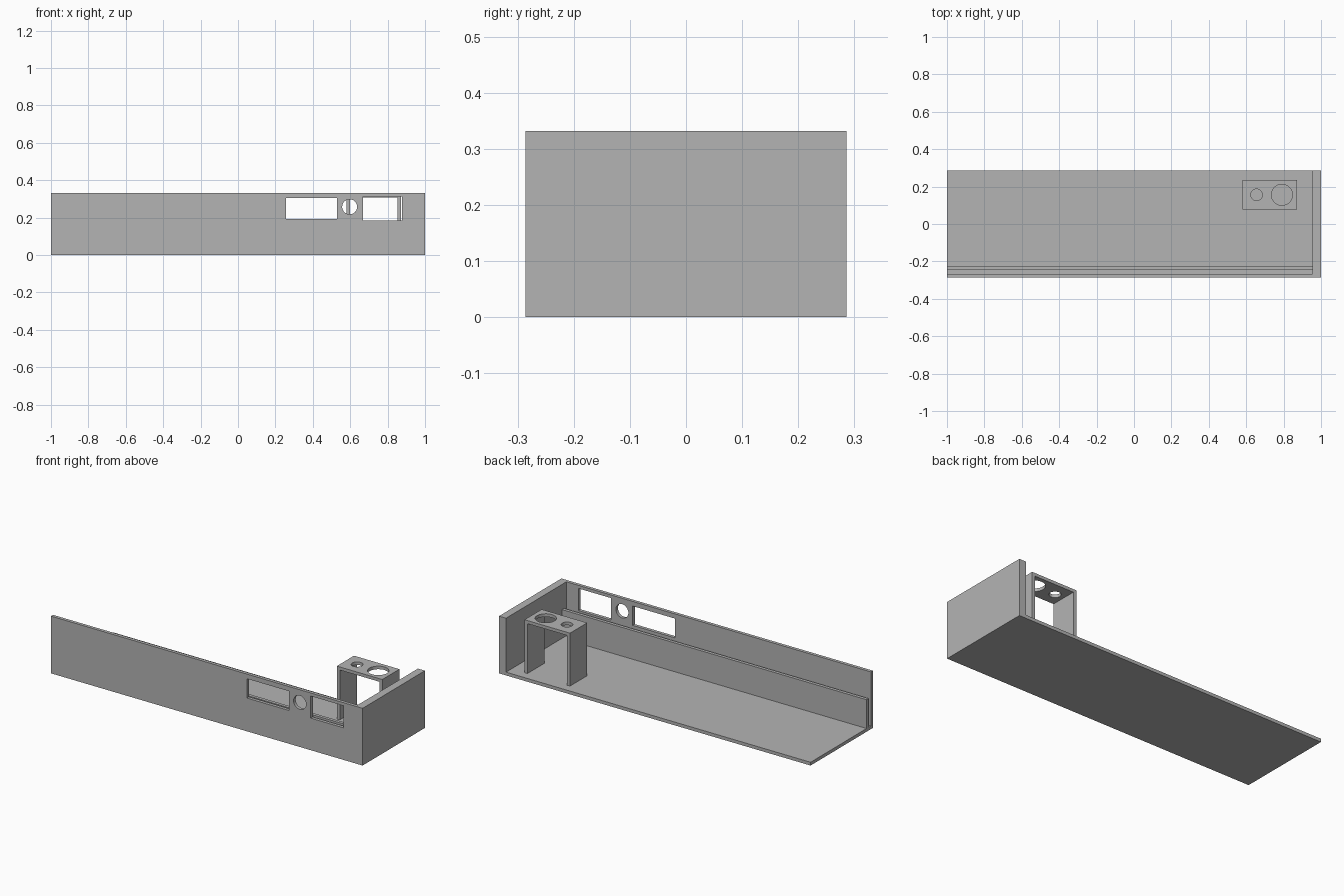
import bpy
import math

if "Cube" in bpy.data.objects:
    bpy.data.objects.remove(bpy.data.objects["Cube"])

T = 0.019            # sheet thickness
H = 0.332            # overall height
Y = 0.286            # half depth
XW = 0.955           # inner face of the end wall

grey = bpy.data.materials.new("mid grey")
grey.diffuse_color = (0.456, 0.456, 0.456, 1)
grey.use_nodes = True
grey.node_tree.nodes["Principled BSDF"].inputs["Base Color"].default_value = grey.diffuse_color


def box(name, x, y, z):
    """Box from (min, max) ranges on each axis."""
    bpy.ops.mesh.primitive_cube_add(size=1)
    ob = bpy.context.object
    ob.name = name
    for v in ob.data.vertices:
        for i, (a, b) in enumerate((x, y, z)):
            v.co[i] = a if v.co[i] < 0 else b
    ob.data.materials.append(grey)
    return ob


def rod(name, loc, r, depth, rot=(0, 0, 0)):
    bpy.ops.mesh.primitive_cylinder_add(vertices=48, radius=r, depth=depth,
                                        location=loc, rotation=rot)
    ob = bpy.context.object
    ob.name = name
    ob.data.materials.append(grey)
    return ob


def boolean(target, tools, op='DIFFERENCE'):
    """Apply each tool to the target, then remove the tool."""
    for tool in tools:
        tool.hide_render = True
        mod = target.modifiers.new("bool", 'BOOLEAN')
        mod.operation, mod.object, mod.solver = op, tool, 'EXACT'
        bpy.ops.object.select_all(action='DESELECT')
        target.select_set(True)
        bpy.context.view_layer.objects.active = target
        bpy.ops.object.modifier_apply(modifier=mod.name)
        bpy.data.objects.remove(tool)
    bpy.ops.object.shade_smooth_by_angle(angle=math.radians(30))


# Base plate and thick end wall
box("floor", (-1, 1), (-Y, Y), (0, T))
box("end_wall", (XW, 1), (-Y, Y), (T, H))

# Front panel with two windows and a round hole
front = box("front_panel", (-1, XW), (-Y, -Y + T), (T, H))
cut_y = (-Y - 0.1, -Y + 0.1)
boolean(front, [
    box("window_cutter", (0.257, 0.529), cut_y, (0.193, 0.305)),
    box("window_cutter", (0.667, 0.877), cut_y, (0.186, 0.314)),
    rod("hole_cutter", (0.597, -Y, 0.258), 0.04, 0.2, (math.pi / 2, 0, 0)),
])

# Low inner rail behind the front panel, with a cable notch at its end
rail = box("inner_rail", (-1, XW), (-0.246, -0.227), (T, 0.186))
boolean(rail, [box("notch_cutter", (0.922, 0.99), (-0.3, -0.2), (0, 0.058))])

# Bridge-shaped bracket with two holes in its top
by = (0.0775, 0.235)
bracket = box("bracket", (0.58, 0.872), by, (T, 0.326))
boolean(bracket, [
    box("opening_cutter", (0.58 + T, 0.872 - T), (0, 0.3), (0, 0.308)),
    rod("hole_cutter", (0.655, 0.156, 0.32), 0.031, 0.2),
    rod("hole_cutter", (0.791, 0.156, 0.32), 0.056, 0.2),
])
